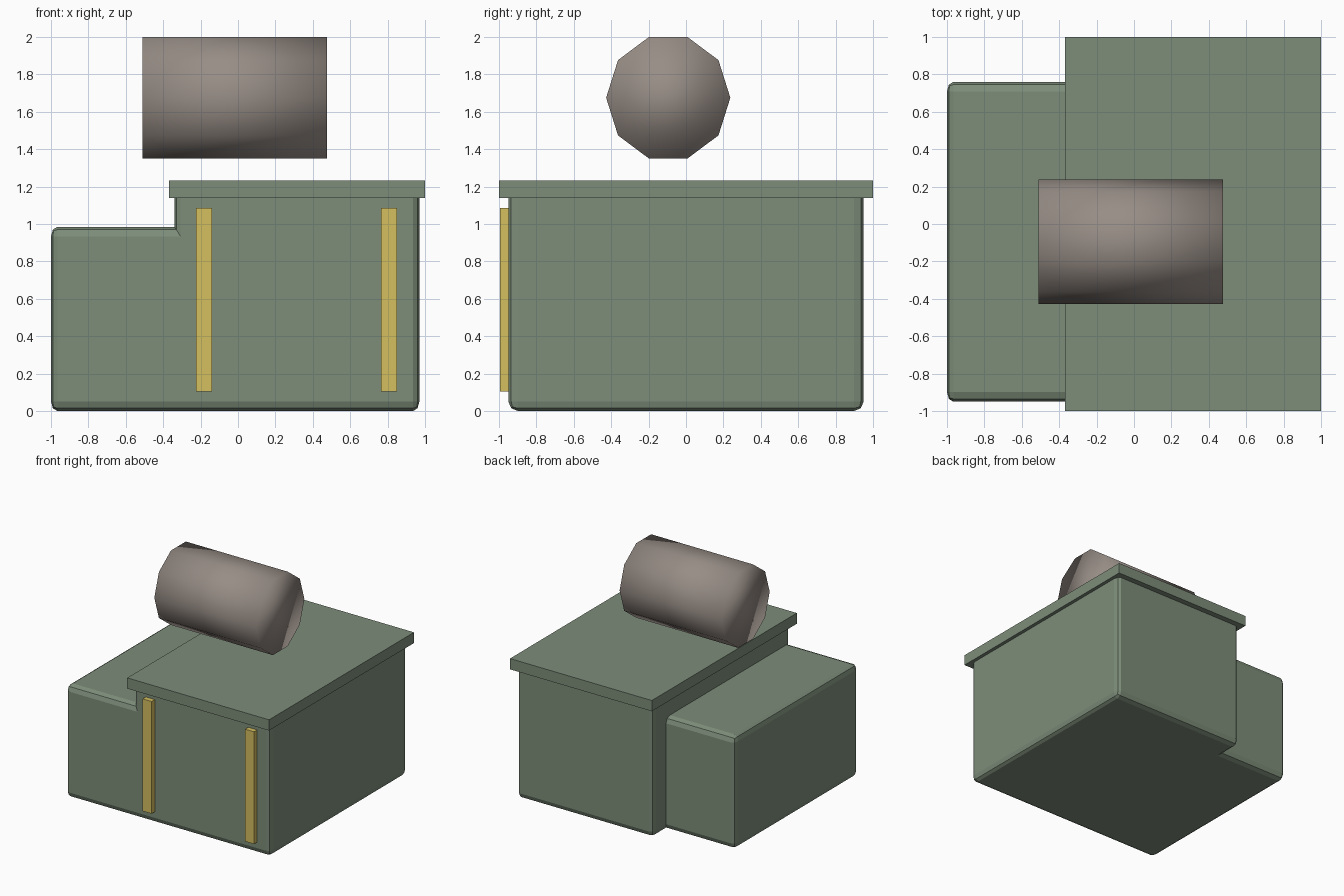
import bpy, bmesh, math
from mathutils import Matrix, Vector

if "Cube" in bpy.data.objects:
    bpy.data.objects.remove(bpy.data.objects["Cube"])


def material(name, rgb):
    m = bpy.data.materials.new(name)
    m.diffuse_color = (*[(c / 255) ** 2.2 for c in rgb], 1)
    m.use_nodes = True
    m.node_tree.nodes["Principled BSDF"].inputs["Base Color"].default_value = m.diffuse_color
    return m


GREEN = material("sage green", (124, 140, 121))
YELLOW = material("mustard yellow", (212, 190, 96))
GREY = material("warm grey", (150, 140, 133))


def finish(name, bm, mat):
    bmesh.ops.recalc_face_normals(bm, faces=bm.faces)
    me = bpy.data.meshes.new(name)
    bm.to_mesh(me)
    bm.free()
    me.materials.append(mat)
    ob = bpy.data.objects.new(name, me)
    bpy.context.collection.objects.link(ob)
    return ob


def box(name, lo, hi, mat):
    lo, hi = Vector(lo), Vector(hi)
    bm = bmesh.new()
    bmesh.ops.create_cube(bm, size=1)
    bmesh.ops.scale(bm, vec=hi - lo, verts=bm.verts)
    bmesh.ops.translate(bm, vec=(lo + hi) / 2, verts=bm.verts)
    return finish(name, bm, mat)


# Body: tall block with a lower, shorter wing, made as one shell of grid cells
SQUASH = 0.65  # the rounded edges are narrower along x
cuts = ([x / SQUASH for x in (-1, -0.34, 0.97)], (-0.95, 0.76, 0.95), (0, 0.985, 1.19))
cells = {(1, j, k) for j in (0, 1) for k in (0, 1)} | {(0, 0, 0)}
bm = bmesh.new()
for cell in cells:
    for axis in range(3):
        for side in (0, 1):
            near = list(cell)
            near[axis] += 2 * side - 1
            if tuple(near) in cells:
                continue
            u, v = (axis + 1) % 3, (axis + 2) % 3
            ring = []
            for du, dv in ((0, 0), (1, 0), (1, 1), (0, 1)):
                i = list(cell)
                i[axis] += side
                i[u] += du
                i[v] += dv
                ring.append(bm.verts.new([cuts[a][i[a]] for a in range(3)]))
            bm.faces.new(ring if side else ring[::-1])
bmesh.ops.remove_doubles(bm, verts=bm.verts, dist=1e-4)
bmesh.ops.dissolve_limit(bm, angle_limit=0.02, verts=bm.verts, edges=bm.edges)
bmesh.ops.recalc_face_normals(bm, faces=bm.faces)

# Round the outward edges only, leaving the inner corners and hidden top sharp
outer = [e for e in bm.edges
         if e.calc_face_angle_signed(0) > 0.5 and min(v.co.z for v in e.verts) < 1.1]
bmesh.ops.bevel(bm, geom=outer, offset=0.052, segments=2, profile=0.5, affect='EDGES')
bmesh.ops.scale(bm, vec=(SQUASH, 1, 1), verts=bm.verts)
finish("body", bm, GREEN)

# Overhanging lid
box("lid", (-0.37, -1, 1.138), (1, 1, 1.232), GREEN)

# Two upright strips on the front
for label, x in (("left", -0.182), ("right", 0.808)):
    box(label + "_strip", (x - 0.043, -0.994, 0.105), (x + 0.043, -0.94, 1.085), YELLOW)

# Ten-sided drum lying along x above the lid
bm = bmesh.new()
bmesh.ops.create_cone(bm, cap_ends=True, segments=10, radius1=1, radius2=1, depth=0.985)
bmesh.ops.rotate(bm, matrix=Matrix.Rotation(math.pi / 2, 3, 'Y'), verts=bm.verts)
# put corners at the extreme front and back
top = max(v.co.z for v in bm.verts)
if top > 0.99:
    bmesh.ops.rotate(bm, matrix=Matrix.Rotation(math.pi / 10, 3, 'X'), verts=bm.verts)
bmesh.ops.scale(bm, vec=(1, 0.332, 0.342), verts=bm.verts)
bmesh.ops.translate(bm, vec=(-0.017, -0.095, 1.675), verts=bm.verts)
for f in bm.faces:
    f.smooth = True
finish("drum", bm, GREY)
